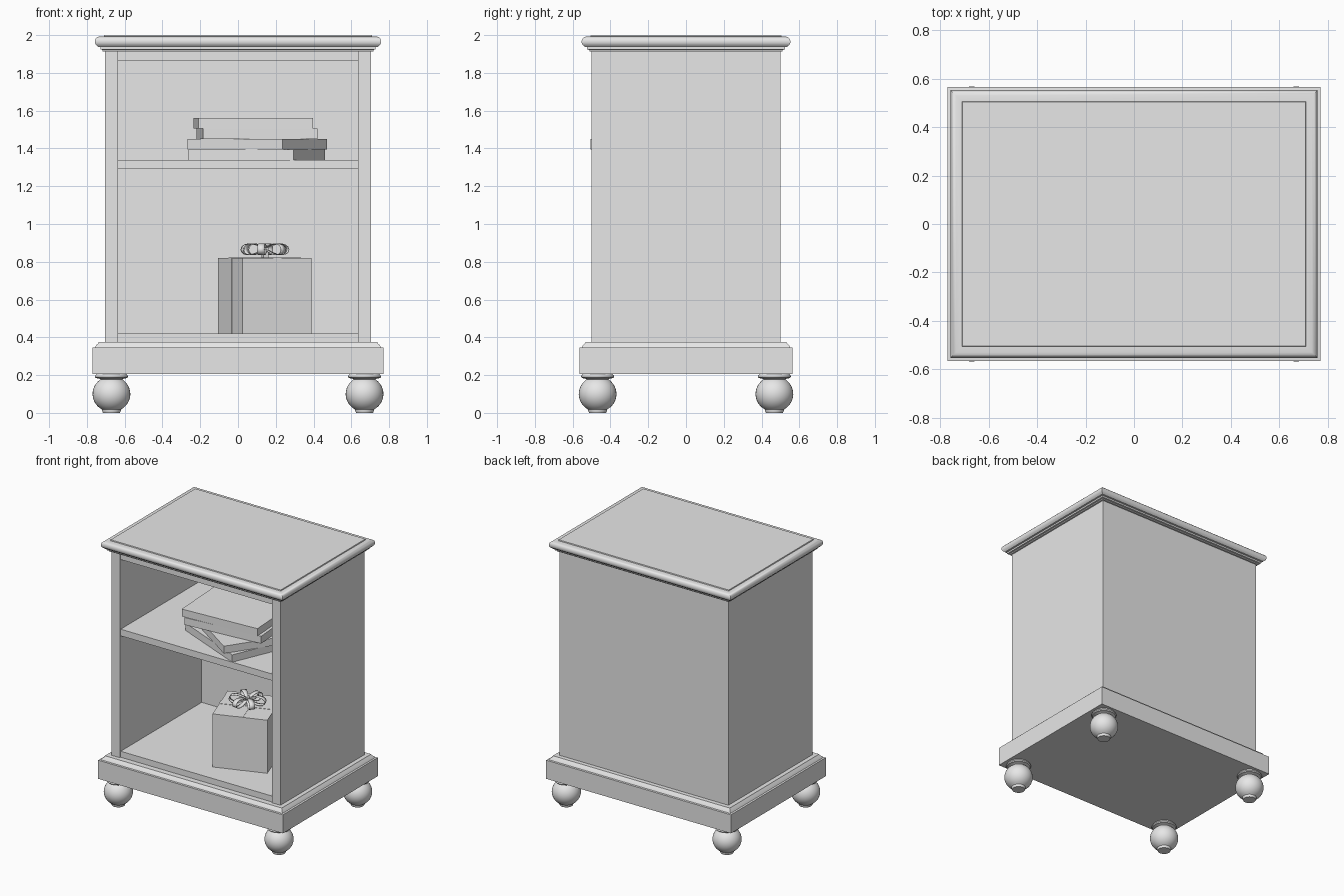
import bpy, bmesh, math
from mathutils import Matrix, Vector

cube = bpy.data.objects.get("Cube")
if cube:
    bpy.data.objects.remove(cube, do_unlink=True)

grey = bpy.data.materials.new("plain grey")
grey.use_nodes = True
grey.diffuse_color = (0.8, 0.8, 0.8, 1)
grey.node_tree.nodes["Principled BSDF"].inputs["Base Color"].default_value = (0.8, 0.8, 0.8, 1)

HX, HY = 0.705, 0.5          # cabinet half width and half depth
PANEL = 0.07                 # side panel thickness


def finish(name, bm, smooth=False):
    bmesh.ops.recalc_face_normals(bm, faces=bm.faces)
    mesh = bpy.data.meshes.new(name)
    bm.to_mesh(mesh)
    bm.free()
    mesh.materials.append(grey)
    obj = bpy.data.objects.new(name, mesh)
    bpy.context.collection.objects.link(obj)
    if smooth:
        bpy.ops.object.select_all(action='DESELECT')
        obj.select_set(True)
        bpy.context.view_layer.objects.active = obj
        bpy.ops.object.shade_smooth_by_angle(angle=math.radians(35))
    return obj


def box(name, lo, hi, place=Matrix()):
    """Box between two corners, optionally moved by a matrix."""
    lo, hi = Vector(lo), Vector(hi)
    bm = bmesh.new()
    bmesh.ops.create_cube(bm, size=1)
    fit = Matrix.Translation((lo + hi) / 2) @ Matrix.Diagonal((*(hi - lo), 1))
    bm.transform(place @ fit)
    return finish(name, bm)


def moulding(name, profile):
    """Rectangular slab whose edge follows (overhang, height) points."""
    bm = bmesh.new()
    rings = [[bm.verts.new((sx * (HX + o), sy * (HY + o), z))
              for sx, sy in ((-1, -1), (1, -1), (1, 1), (-1, 1))] for o, z in profile]
    for a, b in zip(rings, rings[1:]):
        for i in range(4):
            j = (i + 1) % 4
            bm.faces.new((a[i], a[j], b[j], b[i]))
    bm.faces.new(rings[0])
    bm.faces.new(rings[-1])
    return finish(name, bm, smooth=True)


def turned(name, profile, x, y, steps=32):
    """Lathe-turned part from (radius, height) points."""
    bm = bmesh.new()
    verts = [bm.verts.new((r, 0, z)) for r, z in profile]
    edges = [bm.edges.new(pair) for pair in zip(verts, verts[1:])]
    bmesh.ops.spin(bm, geom=verts + edges, cent=(0, 0, 0), axis=(0, 0, 1),
                   angle=math.tau, steps=steps)
    bmesh.ops.remove_doubles(bm, verts=bm.verts, dist=1e-4)
    bm.transform(Matrix.Translation((x, y, 0)))
    return finish(name, bm, smooth=True)


# Bun feet
foot = [(0, 0), (0.045, 0), (0.05, 0.012)]
for i in range(13):
    a = math.radians(-60 + 115 * i / 12)
    foot.append((0.1 * math.cos(a), 0.1 + 0.095 * math.sin(a)))
foot += [(0.066, 0.182), (0.082, 0.184), (0.088, 0.191), (0.084, 0.2), (0.078, 0.207), (0, 0.207)]
for fx, side in ((-1, "right"), (1, "left")):
    for fy, end in ((-1, "front"), (1, "back")):
        turned(f"{end}_{side}_foot", foot, fx * 0.67, fy * 0.468)

# Plinth and moulded top
moulding("plinth", [(0.065, 0.205), (0.065, 0.345), (0.052, 0.347), (0.047, 0.357),
                    (0.035, 0.368), (0.032, 0.375)])
edge = [(0, 1.914), (0.012, 1.914), (0.012, 1.922), (0.024, 1.924), (0.024, 1.936), (0.036, 1.938)]
for i in range(7):
    a = math.radians(-70 + 160 * i / 6)
    edge.append((0.03 + 0.023 * math.cos(a), 1.966 + 0.026 * math.sin(a)))
moulding("moulded_top", edge + [(0.006, 1.993), (0.004, 2.0)])

# Carcass
for s, side in ((-1, "right"), (1, "left")):
    xs = sorted((s * HX, s * (HX - PANEL)))
    box(f"{side}_panel", (xs[0], -HY, 0.37), (xs[1], HY, 1.916))
inner = HX - PANEL
box("back_panel", (-inner, HY - 0.025, 0.37), (inner, HY, 1.916))
for name, low, high in (("bottom_board", 0.37, 0.42), ("middle_shelf", 1.29, 1.34),
                        ("top_board", 1.865, 1.916)):
    box(name, (-inner, -HY + 0.01, low), (inner, HY - 0.025, high))

# Stacked books: near corner, turn, and which side the corner is on
LONG, WIDE, THICK = 0.607, 0.42, 0.055
stack = [(0.295, -0.49, -23.2, -1), (0.235, -0.505, -34.1, -1),
         (-0.185, -0.375, 4.8, 1), (-0.21, -0.37, 3.4, 1)]
for n, (x, y, turn, s) in enumerate(stack):
    place = Matrix.Translation((x, y, 1.34 + n * THICK)) @ Matrix.Rotation(math.radians(turn), 4, 'Z')
    xs = sorted((0, s * LONG))
    box(f"book_{n + 1}", (xs[0], 0, 0), (xs[1], WIDE, THICK), place)

# Gift box with crossed ribbons
H, TALL = 0.194, 0.4
gift = Matrix.Translation((0.1425, -0.09, 0.42)) @ Matrix.Rotation(math.radians(19.6), 4, 'Z')
box("gift_box", (-H, -H, 0), (H, H, TALL), gift)
R, T = 0.022, 0.002
box("ribbon_front_to_back", (-R, -H - T, 0), (R, H + T, TALL + T), gift)
box("ribbon_side_to_side", (-H - T, -R, 0), (H + T, R, TALL + T), gift)

# Bow: teardrop loops around a small knot
bm = bmesh.new()
STEPS = 16
for k in range(6):
    spin = gift @ Matrix.Translation((0, 0, TALL + T)) @ Matrix.Rotation(math.tau * k / 6, 4, 'Z')
    rows = []
    for i in range(STEPS + 1):
        a = math.tau * i / STEPS
        x = 0.065 * (1 - math.cos(a))
        z = 0.045 + 0.04 * math.sin(a) * math.sin(a / 2) + 0.003 * math.cos(a)
        w = 0.008 + 0.012 * math.sin(a / 2)
        rows.append([bm.verts.new(spin @ Vector((x, s * w, z))) for s in (-1, 1)])
    for a, b in zip(rows, rows[1:]):
        bm.faces.new((a[0], a[1], b[1], b[0]))
bow = finish("bow_loops", bm, smooth=True)
thick = bow.modifiers.new("thickness", 'SOLIDIFY')
thick.thickness = 0.003
box("bow_knot", (-0.014, -0.014, TALL), (0.014, 0.014, TALL + 0.065), gift)
